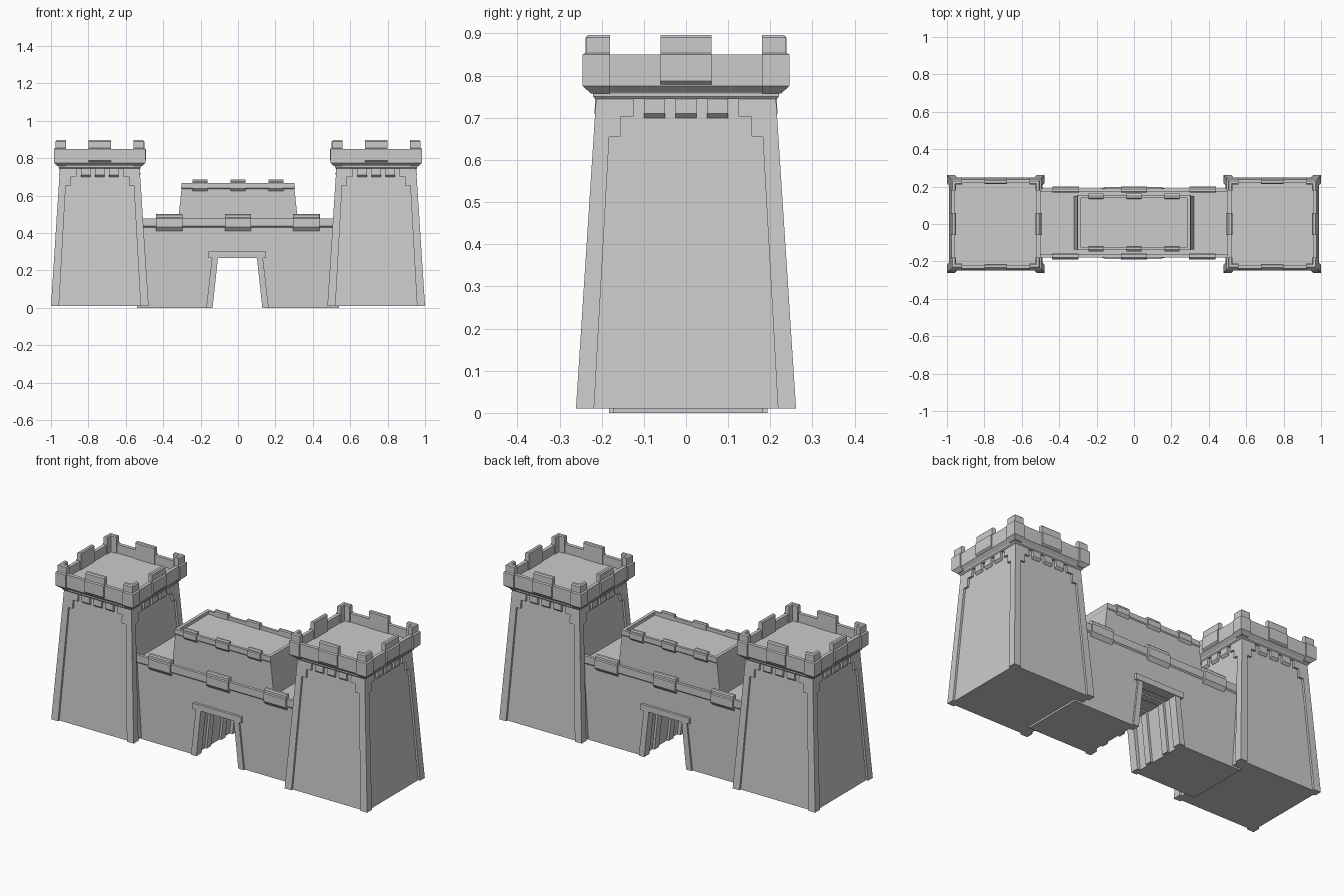
import bpy, bmesh
from mathutils import Matrix, Vector
from math import pi

if "Cube" in bpy.data.objects:
    bpy.data.objects.remove(bpy.data.objects["Cube"])


def finish(name, bm):
    bmesh.ops.recalc_face_normals(bm, faces=bm.faces)
    mesh = bpy.data.meshes.new(name)
    bm.to_mesh(mesh)
    bm.free()
    ob = bpy.data.objects.new(name, mesh)
    bpy.context.collection.objects.link(ob)
    return ob


def skin(bm, a, b):
    """Closed solid between two matching outlines."""
    va, vb = [bm.verts.new(p) for p in a], [bm.verts.new(p) for p in b]
    bm.faces.new(va)
    bm.faces.new(vb[::-1])
    n = len(va)
    for i in range(n):
        j = (i + 1) % n
        bm.faces.new((va[i], vb[i], vb[j], va[j]))


def loft(bm, levels, cx=0, cy=0):
    """Stack of rectangles (half x, half y, z), capped at both ends."""
    rings = [[bm.verts.new((cx + sx * hx, cy + sy * hy, z))
              for sx, sy in ((-1, -1), (1, -1), (1, 1), (-1, 1))] for hx, hy, z in levels]
    for a, b in zip(rings, rings[1:]):
        for i in range(4):
            j = (i + 1) % 4
            bm.faces.new((a[i], a[j], b[j], b[i]))
    bm.faces.new(rings[0][::-1])
    bm.faces.new(rings[-1])


def side(k, cx, cy):
    """Frame for side k: local x along the side, local -y outward."""
    return Matrix.Translation((cx, cy, 0)) @ Matrix.Rotation(k * pi / 2, 4, 'Z')


def block(bm, m, u0, u1, profile):
    """Profile (outward, z) run along a side; u1 None mitres at the corner."""
    sign = 1 if u0 > 0 else -1
    skin(bm, [m @ Vector((u0, -n, z)) for n, z in profile],
         [m @ Vector((sign * n if u1 is None else u1, -n, z)) for n, z in profile])


def merlon(n, inner, z0, z1, zs, top, step=.008, under=.02):
    """Merlon section: sloped underside, setback at zs, bevelled top."""
    s = n - step
    return [(n - under, z0), (n, z1), (n, zs), (s, zs + .004), (s, top - .006),
            (s - .006, top), (inner + .005, top), (inner, top - .005), (inner, z0)]


def slab(bm, outline, y0, y1):
    skin(bm, [(x, y0, z) for x, z in outline], [(x, y1, z) for x, z in outline])


# towers
D = .012
half = lambda z: .261 - .048 * (z - .01) / .74
post = [(-.261, .01), (-.218, .01), (-.182, .655), (-.155, .655), (-.155, .703),
        (-.125, .703), (-.125, .75), (-.213, .75)]
for label, cx in (("left", -.739), ("right", .739)):
    bm = bmesh.new()
    loft(bm, [(half(z) - D, half(z) - D, z) for z in (.01, .75)], cx)
    finish(label + "_tower_body", bm)

    # raised corner strips with stepped heads, and corbels
    bm = bmesh.new()
    for k in range(4):
        m = side(k, cx, 0)
        for s in (-1, 1):
            outer, inner = [], []
            for u, z in post:
                h = half(z)
                outer.append(m @ Vector((s * max(u, -h), -h, z)))
                inner.append(m @ Vector((s * max(u, D - h), D - h, z)))
            skin(bm, outer, inner)
        for u in (-.075, 0, .075):
            block(bm, m, u - .025, u + .025,
                  [(.2, .698), (.207, .70), (.217, .71), (.215, .75), (.2, .75)])
    finish(label + "_tower_trim", bm)

    # ledge, parapet and sunken roof
    bm = bmesh.new()
    loft(bm, [(h, h, z) for h, z in ((.215, .744), (.22, .75), (.22, .757), (.222, .76),
              (.238, .775), (.238, .85), (.218, .85), (.218, .80))], cx)
    finish(label + "_tower_parapet", bm)

    # centre and corner merlons
    bm = bmesh.new()
    for k in range(4):
        m = side(k, cx, 0)
        block(bm, m, -.06, .06, merlon(.246, .213, .768, .787, .85, .896))
        for u in (-.18, .18):
            block(bm, m, u, None, merlon(.245, .212, .757, .775, .85, .896))
    finish(label + "_tower_merlons", bm)

# gate wall with tapered passage
CY = .005
bm = bmesh.new()
slab(bm, [(-.54, 0), (-.155, 0), (-.125, .28), (.12, .28), (.15, 0), (.54, 0),
          (.54, .45), (-.54, .45)], CY - .178, CY + .178)
finish("gate_wall", bm)

# wall parapets and merlons
bm = bmesh.new()
for k in (0, 2):
    m = side(k, 0, CY)
    block(bm, m, -.53, .53, [(.17, .43), (.178, .43), (.185, .437), (.185, .478), (.168, .478), (.168, .44)])
    for x in (-.368, 0, .365):
        block(bm, m, x - .07, x + .07, merlon(.195, .164, .402, .432, .478, .502, .006, .025))
finish("wall_parapets", bm)

# door frames at both ends and an inner arch
bm = bmesh.new()
for y0, y1 in ((CY - .188, CY - .14), (CY + .14, CY + .188)):
    slab(bm, [(-.17, 0), (-.136, 0), (-.107, .268), (.101, .268), (.13, 0), (.164, 0),
              (.133, .268), (.133, .275), (-.139, .275), (-.139, .268)], y0, y1)
for s in (-1, 1):
    a, b = sorted((CY + s * .192, CY + s * .135))
    slab(bm, [(-.157, .267), (.15, .267), (.15, .30), (-.157, .30)], a, b)
finish("gate_frames", bm)
bm = bmesh.new()
for y in (-.06, .07):
    slab(bm, [(-.16, .002), (-.142, .002), (-.113, .272), (.107, .272), (.136, .002), (.154, .002),
              (.125, .29), (-.13, .29)], y - .02, y + .02)
finish("passage_ribs", bm)

# upper hall with tapered ends and sunken roof
UY = .007
bm = bmesh.new()
loft(bm, [(.323, .143, .44), (.302, .143, .635), (.304, .147, .64), (.302, .147, .668),
          (.284, .132, .668), (.284, .132, .65)], 0, UY)
finish("upper_hall", bm)
bm = bmesh.new()
for k in (0, 2):
    for x in (-.203, 0, .203):
        block(bm, side(k, 0, UY), x - .041, x + .041,
              merlon(.155, .128, .622, .638, .668, .685, .005, .014))
finish("hall_merlons", bm)
